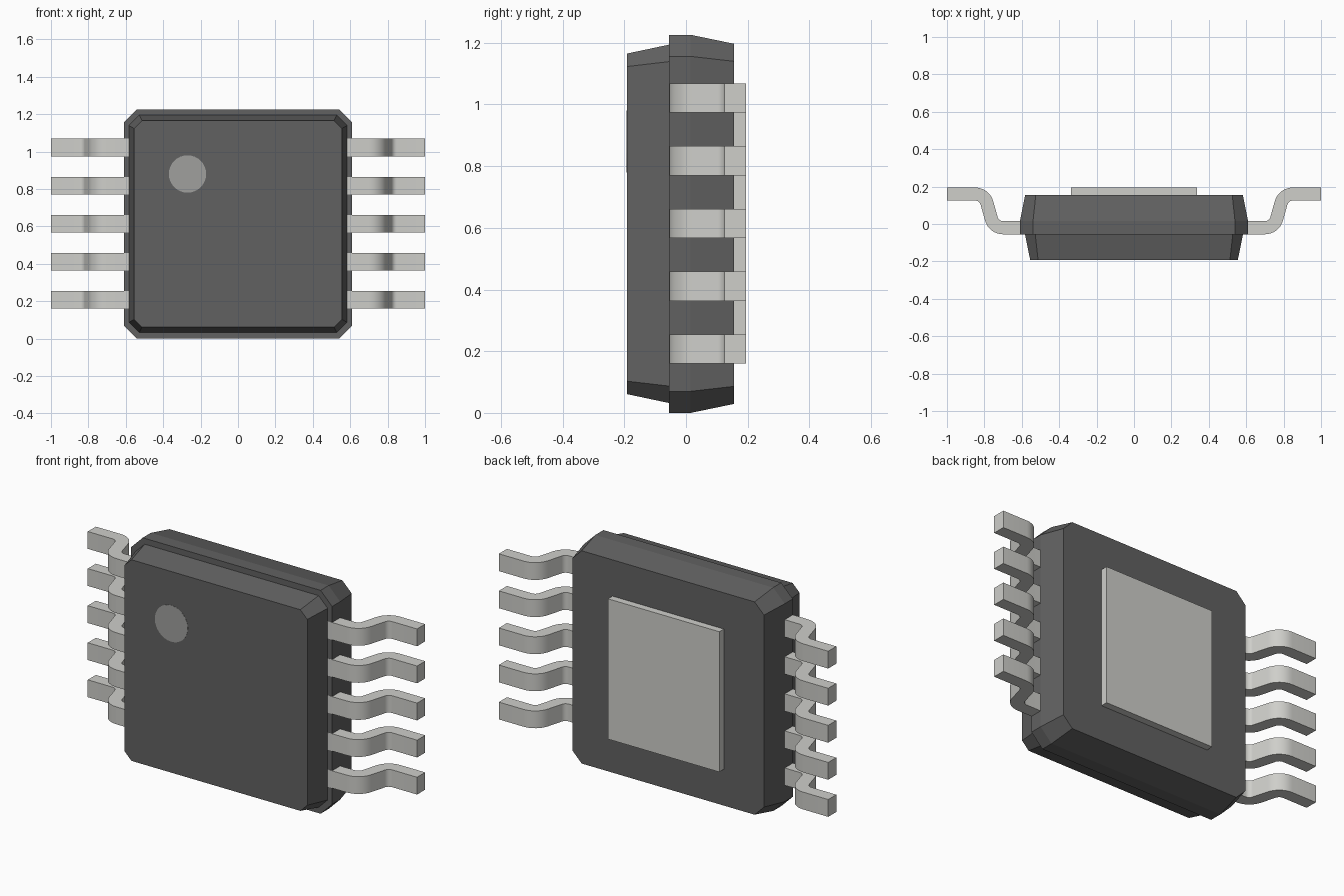
import bpy, bmesh, math

if "Cube" in bpy.data.objects:
    bpy.data.objects.remove(bpy.data.objects["Cube"])

CZ = 0.613          # mid height of the package


def material(name, rgb):
    m = bpy.data.materials.new(name)
    m.diffuse_color = (*rgb, 1)
    m.use_nodes = True
    m.node_tree.nodes["Principled BSDF"].inputs["Base Color"].default_value = m.diffuse_color
    return m


plastic = material("dark_plastic", (0.12, 0.12, 0.12))
metal = material("tin_metal", (0.62, 0.62, 0.59))
paint = material("grey_paint", (0.35, 0.35, 0.34))


def loft(name, rings, mat):
    """Skin a list of closed rings and cap both ends."""
    bm = bmesh.new()
    loops = [[bm.verts.new(p) for p in ring] for ring in rings]
    n = len(loops[0])
    for a, b in zip(loops, loops[1:]):
        for i in range(n):
            j = (i + 1) % n
            bm.faces.new((a[i], a[j], b[j], b[i]))
    bm.faces.new(loops[0])
    bm.faces.new(loops[-1])
    bmesh.ops.recalc_face_normals(bm, faces=bm.faces)
    me = bpy.data.meshes.new(name)
    bm.to_mesh(me)
    bm.free()
    me.materials.append(mat)
    ob = bpy.data.objects.new(name, me)
    bpy.context.collection.objects.link(ob)
    return ob


def octagon(y, hx, hz, c):
    """Rectangle with cut corners in the xz plane."""
    pts = [(hx, hz - c), (hx - c, hz), (c - hx, hz), (-hx, hz - c),
           (-hx, c - hz), (c - hx, -hz), (hx - c, -hz), (hx, c - hz)]
    return [(x, y, CZ + z) for x, z in pts]


# Two moulded halves of the package
loft("rear_shell", [octagon(-0.055, 0.61, 0.613, 0.07),
                    octagon(0.015, 0.61, 0.613, 0.07),
                    octagon(0.155, 0.582, 0.584, 0.057)], plastic)
loft("front_shell", [octagon(-0.192, 0.555, 0.552, 0.042),
                     octagon(-0.055, 0.583, 0.581, 0.055)], plastic)

# Heat pad on the back
loft("heat_pad", [[(x, y, CZ + z) for x, z in
                   ((-0.338, -0.385), (0.338, -0.385), (0.338, 0.385), (-0.338, 0.385))]
                  for y in (0.15, 0.194)], metal)

# Round marker near the upper left corner of the front
loft("pin_one_marker", [[(-0.27 + 0.1 * math.cos(t * math.tau / 32), y,
                          0.88 + 0.1 * math.sin(t * math.tau / 32)) for t in range(32)]
                        for y in (-0.19, -0.193)], paint)

# Gull-wing lead: (outer x,y) and (inner x,y) pairs along an S bend
T, R, STEPS = 0.035, 0.065, 8
sides = [((0.55, -0.056), (0.55, 0.015))]
for k in range(STEPS + 1):
    a = math.radians(-90 + 75 * k / STEPS)
    sides.append(tuple((0.70 + r * math.cos(a), 0.045 + r * math.sin(a))
                       for r in (R + T, R - T)))
for k in range(STEPS + 1):
    a = math.radians(165 - 75 * k / STEPS)
    sides.append(tuple((0.849 + r * math.cos(a), 0.095 + r * math.sin(a))
                       for r in (R - T, R + T)))
sides.append(((1.0, 0.125), (1.0, 0.195)))

W = 0.0475
Z0, PITCH = 0.207, 0.2035
lead = loft("leads", [[(*o, Z0 - W), (*i, Z0 - W), (*i, Z0 + W), (*o, Z0 + W)]
                      for o, i in sides], metal)
bpy.context.view_layer.objects.active = lead
lead.select_set(True)
bpy.ops.object.shade_smooth_by_angle(angle=math.radians(30))

# Five leads per side, mirrored to the left
arr = lead.modifiers.new("row", 'ARRAY')
arr.count = 5
arr.use_relative_offset = False
arr.use_constant_offset = True
arr.constant_offset_displace = (0, 0, PITCH)
lead.modifiers.new("left_side", 'MIRROR')
